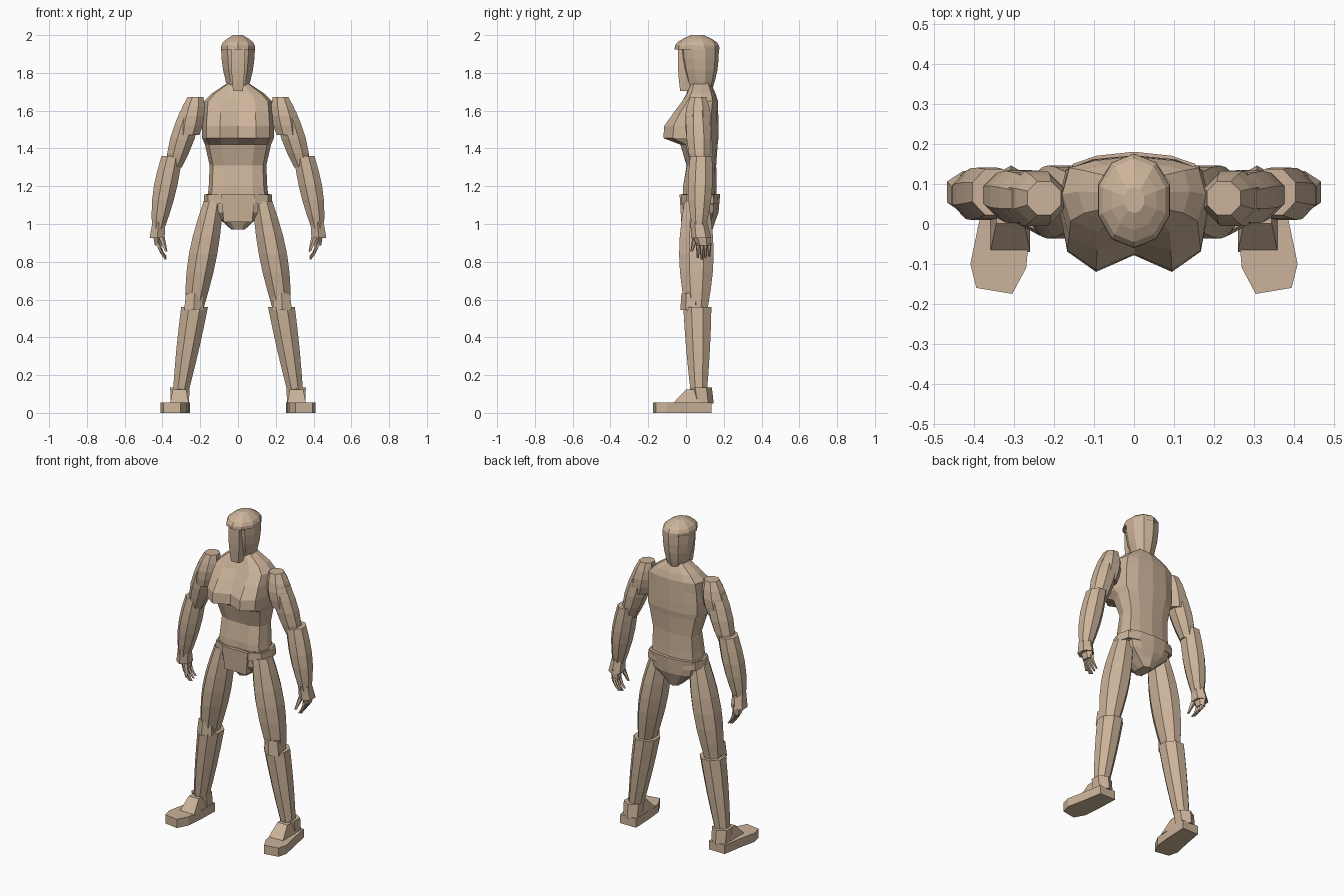
import bpy, bmesh, math
from mathutils import Vector

cube = bpy.data.objects.get("Cube")
if cube:
    bpy.data.objects.remove(cube, do_unlink=True)

clay = bpy.data.materials.new("tan clay")
clay.use_nodes = True
TAN = (0.6, 0.45, 0.32, 1)
clay.diffuse_color = TAN
clay.node_tree.nodes["Principled BSDF"].inputs["Base Color"].default_value = TAN


def skin(name, rings):
    """Join equal-length rings of points into a closed, flat-shaded solid."""
    bm = bmesh.new()
    loops = [[bm.verts.new(point) for point in ring] for ring in rings]
    count = len(loops[0])
    for lower, upper in zip(loops, loops[1:]):
        for i in range(count):
            j = (i + 1) % count
            bm.faces.new((lower[i], lower[j], upper[j], upper[i]))
    bm.faces.new(loops[0][::-1])
    bm.faces.new(loops[-1])
    bmesh.ops.recalc_face_normals(bm, faces=bm.faces)
    mesh = bpy.data.meshes.new(name)
    bm.to_mesh(mesh)
    bm.free()
    mesh.materials.append(clay)
    bpy.context.collection.objects.link(bpy.data.objects.new(name, mesh))


def limb(name, top, bottom, r_top, r_bottom, bulge=0, depth=1, bow=0,
         sides=8, steps=4, mirror=1):
    """Tapered solid with level rings; it swells by bulge and bends by bow in x."""
    top, bottom = Vector(top), Vector(bottom)
    corner = 1 / math.cos(math.pi / sides)
    rings = []
    for step in range(steps + 1):
        t = step / steps
        swell = math.sin(math.pi * t)
        centre = top.lerp(bottom, t)
        radius = (r_top + (r_bottom - r_top) * t + bulge * swell) * corner
        ring = []
        for i in range(sides):
            angle = math.tau * (i + 0.5) / sides
            x = centre.x + bow * swell + radius * math.cos(angle)
            y = centre.y + radius * depth * math.sin(angle)
            ring.append((mirror * x, y, centre.z))
        rings.append(ring)
    skin(name, rings)


def trunk(name, sections, back_offset):
    """Symmetric body; each section is (height, half width, foremost y)."""
    rings = []
    for z, width, front in sections:
        back = back_offset + 0.3 * width
        middle = (front + back) / 2 if front > -0.05 else 0.05
        half = [(0, front * 0.65), (width / 2, front),
                (width * 0.88, front * 0.7 + middle * 0.3), (width, middle),
                (width * 0.9, back * 0.7 + middle * 0.3),
                (width * 0.55, back - 0.01), (0, back)]
        outline = half + [(-x, y) for x, y in half[-2:0:-1]]
        rings.append([(x, y, z) for x, y in outline])
    skin(name, rings)


# Trunk with overhanging chest, hips, belt and front panel
trunk("torso", [(1.1, .165, -.02), (1.2, .155, -.015), (1.31, .15, .005),
                (1.42, .175, -.03), (1.455, .19, -.12), (1.52, .19, -.115),
                (1.59, .185, -.065), (1.65, .18, -.02), (1.69, .14, .005),
                (1.75, .05, .03)], .115)
trunk("hips", [(.97, .035, .03), (1.02, .09, 0), (1.06, .14, -.02),
               (1.16, .17, -.02)], .13)
trunk("belt", [(1.105, .182, -.025), (1.155, .18, -.025)], .12)
limb("front_panel", (0, .02, 1.155), (0, .02, 1.01), .09, .075,
     depth=.6, sides=4, steps=2)

# Neck, hood, overhanging brow and face
limb("neck", (0, .075, 1.78), (0, .08, 1.66), .042, .055, steps=1)
limb("hood", (0, .07, 1.93), (0, .08, 1.7), .09, .048, bulge=.01, depth=1.1, sides=10)
limb("brow_dome", (0, .06, 2), (0, .058, 1.925), .025, .09, bulge=.022,
     depth=1.25, sides=10)
limb("face_panel", (0, 0, 1.93), (0, 0, 1.705), .036, .026, bulge=.004,
     depth=1.2, sides=4)

FOOT = [(.26, 0), (.27, -.11), (.305, -.175), (.395, -.16),
        (.41, -.1), (.385, .02), (.365, .135), (.255, .135)]

for side, mirror in (("left", 1), ("right", -1)):
    def part(name, *shape, **options):
        limb(f"{side}_{name}", *shape, mirror=mirror, **options)

    # Arm
    part("shoulder", (.225, .065, 1.672), (.265, .062, 1.47), .042, .06, bulge=.018)
    part("upper_arm", (.25, .062, 1.6), (.34, .075, 1.3), .055, .043, bulge=.016)
    part("forearm", (.35, .08, 1.36), (.423, .068, .97), .055, .032,
         bulge=.017, depth=1.05, bow=.004, steps=5)

    # Hand with flared cuff, four curled fingers and a thumb
    part("cuff", (.42, .068, 1.01), (.428, .08, .925), .033, .04,
         depth=1.15, sides=6, steps=2)
    part("palm", (.425, .08, .95), (.422, .093, .885), .026, .018,
         depth=1.7, sides=6, steps=2)
    for i in range(4):
        y = .063 + .02 * i
        tip = .812 + .008 * abs(i - 1)
        part(f"finger_{i + 1}", (.421, y, .9), (.383, y, tip), .01, .005,
             bow=.008, sides=5, steps=3)
    part("thumb", (.405, .05, .93), (.381, .03, .855), .014, .006, sides=5, steps=2)

    # Leg
    part("thigh", (.13, .055, 1.12), (.23, .055, .56), .052, .05,
         bulge=.024, depth=1.22, bow=.005, steps=6)
    part("kneecap", (.23, .025, .635), (.235, .025, .545), .045, .05,
         depth=.95, sides=6, steps=2)
    part("shin", (.23, .06, .56), (.305, .068, .1), .071, .04, bulge=.004, depth=1.05)
    part("ankle", (.308, .078, .135), (.308, .09, .05), .051, .049, sides=6, steps=1)
    part("instep", (.31, .05, .125), (.31, 0, .05), .035, .05,
         depth=1.4, sides=4, steps=1)
    skin(f"{side}_foot", [[(mirror * x, y, z) for x, y in FOOT] for z in (0, .055)])
